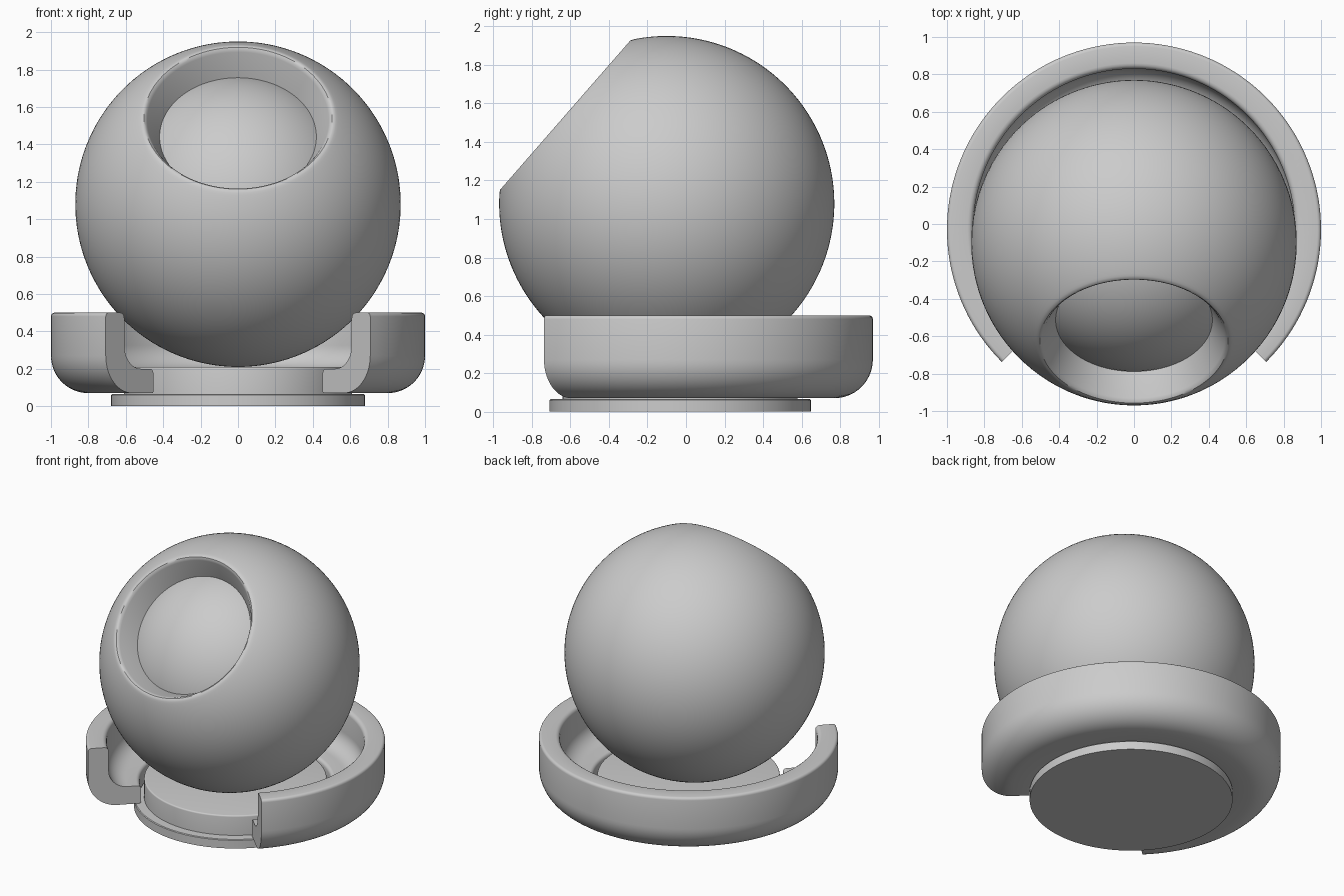
import bpy, bmesh
from math import sin, cos, pi, radians

if "Cube" in bpy.data.objects:
    bpy.data.objects.remove(bpy.data.objects["Cube"])


def arc(cr, cz, rad, a0, a1, n=8):
    """Profile points on an arc, angles in degrees."""
    return [(cr + rad * cos(radians(a0 + (a1 - a0) * i / n)),
             cz + rad * sin(radians(a0 + (a1 - a0) * i / n))) for i in range(n + 1)]


def lathe(name, profile, loc, start=0, sweep=360, steps=128, tilt=0, closed=False):
    """Revolve an (r, z) profile about z; a partial sweep gets flat end caps."""
    bm = bmesh.new()
    full = sweep == 360
    rings = []
    for i in range(steps if full else steps + 1):
        a = radians(start + sweep * i / steps)
        rings.append([bm.verts.new((r * cos(a), r * sin(a), z)) for r, z in profile])
    n = len(profile)
    for i in range(steps):
        p, q = rings[i], rings[(i + 1) % len(rings)]
        for j in range(n if closed else n - 1):
            k = (j + 1) % n
            bm.faces.new((p[j], q[j], q[k], p[k]))
    if not full:
        bm.faces.new(rings[0])
        bm.faces.new(rings[-1])
    bmesh.ops.remove_doubles(bm, verts=bm.verts, dist=1e-5)
    bmesh.ops.recalc_face_normals(bm, faces=bm.faces)
    me = bpy.data.meshes.new(name)
    bm.to_mesh(me)
    bm.free()
    ob = bpy.data.objects.new(name, me)
    bpy.context.collection.objects.link(ob)
    ob.location = loc
    ob.rotation_euler.x = tilt
    bpy.ops.object.select_all(action='DESELECT')
    ob.select_set(True)
    bpy.context.view_layer.objects.active = ob
    bpy.ops.object.shade_smooth_by_angle(angle=radians(35))
    return ob


BALL = (0, -0.10, 1.08)
BASE = (0, -0.03, 0)
TILT = radians(48.9)

# Outer ball with a round window and a softened rim
shell = [(0, -0.87)] + arc(0, 0, 0.87, -90, 52, 72)[1:]
shell += [(0.525, 0.693), (0.514, 0.699), (0.503, 0.699), (0.493, 0.692), (0.485, 0.68),
          (0.42, 0.55), (0.40, 0.51), (0, 0.51)]
lathe("outer_ball", shell, BALL, tilt=TILT)

# Inner ball seen through the window
core = [(0, -0.69)] + arc(0, 0, 0.69, -90, 90, 48)[1:-1] + [(0, 0.69)]
lathe("inner_ball", core, BALL, tilt=TILT)

# Foot disc and the pedestal on it
lathe("foot_disc", [(0, 0), (0.678, 0), (0.678, 0.06), (0.673, 0.065), (0, 0.065)], BASE)
lathe("pedestal", [(0, 0.06), (0.61, 0.06)] + arc(0.60, 0.2, 0.01, 0, 90, 4) + [(0, 0.21)], BASE)

# Cradle ring: L-shaped section swept three quarters round, open at the front
section = (arc(0.98, 0.48, 0.02, 90, 0, 4)
           + arc(0.80, 0.27, 0.20, 0, -90, 14)
           + arc(0.65, 0.08, 0.01, 270, 180, 3)
           + arc(0.665, 0.175, 0.025, 180, 90, 4)
           + arc(0.735, 0.325, 0.125, -90, 0, 12)
           + arc(0.89, 0.47, 0.03, 180, 90, 4))
lathe("cradle_ring", section, BASE, start=-45, sweep=270, steps=108, closed=True)
